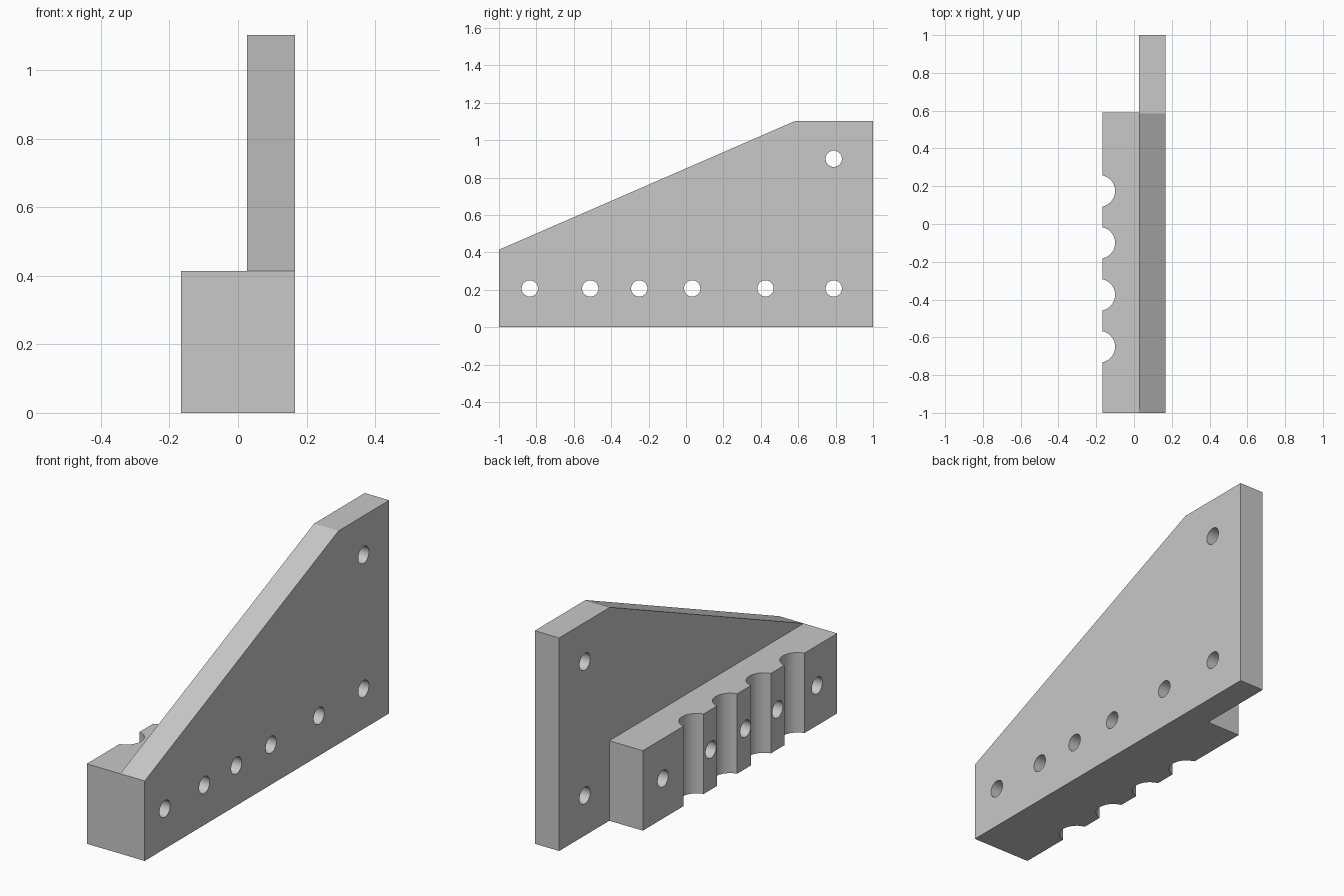
import bpy, bmesh, math
from mathutils import Matrix, Vector

if "Cube" in bpy.data.objects:
    bpy.data.objects.remove(bpy.data.objects["Cube"], do_unlink=True)

HALF_W = 0.166      # half the total width
PLATE_X = 0.026     # inner face of the tall plate
BLOCK_H = 0.414
HEIGHT = 1.103

grey = bpy.data.materials.new("machined grey")
grey.use_nodes = True
COLOR = (0.58, 0.58, 0.58, 1)
grey.diffuse_color = COLOR
grey.node_tree.nodes["Principled BSDF"].inputs["Base Color"].default_value = COLOR


def finish(name, bm):
    bmesh.ops.recalc_face_normals(bm, faces=bm.faces)
    mesh = bpy.data.meshes.new(name)
    bm.to_mesh(mesh)
    bm.free()
    obj = bpy.data.objects.new(name, mesh)
    bpy.context.collection.objects.link(obj)
    mesh.materials.append(grey)
    return obj


def prism(name, points, offset):
    """Extrude a closed outline along offset."""
    bm = bmesh.new()
    face = bm.faces.new([bm.verts.new(p) for p in points])
    new = bmesh.ops.extrude_face_region(bm, geom=[face])["geom"]
    verts = [v for v in new if isinstance(v, bmesh.types.BMVert)]
    bmesh.ops.translate(bm, verts=verts, vec=Vector(offset))
    return finish(name, bm)


def cylinders(name, centres, radius, depth, turn):
    bm = bmesh.new()
    for c in centres:
        bmesh.ops.create_cone(bm, cap_ends=True, segments=48, radius1=radius,
                              radius2=radius, depth=depth,
                              matrix=Matrix.Translation(c) @ turn)
    obj = finish(name, bm)
    obj.hide_render = True
    return obj


def boolean(obj, other, operation):
    mod = obj.modifiers.new(operation.lower(), "BOOLEAN")
    mod.operation = operation
    mod.solver = "EXACT"
    mod.object = other
    bpy.context.view_layer.objects.active = obj
    bpy.ops.object.modifier_apply(modifier=mod.name)
    bpy.data.objects.remove(other, do_unlink=True)


# Tall plate with a sloped top edge
outline = [(-1, 0), (1, 0), (1, HEIGHT), (0.585, HEIGHT), (-1, BLOCK_H)]
bracket = prism("bracket", [(PLATE_X, y, z) for y, z in outline],
                (HALF_W - PLATE_X, 0, 0))

# Low block along the side, reaching into the plate so the two fuse
inner = PLATE_X + 0.05
corners = [(-HALF_W, -1), (inner, -1), (inner, 0.59), (-HALF_W, 0.59)]
block = prism("block", [(x, y, 0) for x, y in corners], (0, 0, BLOCK_H))

# Round vertical grooves in the block's outer face
grooves = cylinders("groove_cutter", [(-0.184, 0.175 - 0.275 * i, 0.2) for i in range(4)],
                    0.084, 1, Matrix.Identity(4))
boolean(block, grooves, "DIFFERENCE")
boolean(bracket, block, "UNION")

# Cross holes: a row along the bottom and one high at the back
spots = [(y, 0.207) for y in (-0.835, -0.512, -0.25, 0.033, 0.425, 0.79)]
spots.append((0.79, 0.9))
holes = cylinders("hole_cutter", [(0, y, z) for y, z in spots], 0.0435, 1,
                  Matrix.Rotation(math.pi / 2, 4, "Y"))
boolean(bracket, holes, "DIFFERENCE")

# Smooth bores, crisp edges
bpy.ops.object.select_all(action="DESELECT")
bracket.select_set(True)
bpy.context.view_layer.objects.active = bracket
bpy.ops.object.shade_smooth_by_angle(angle=math.radians(20))
